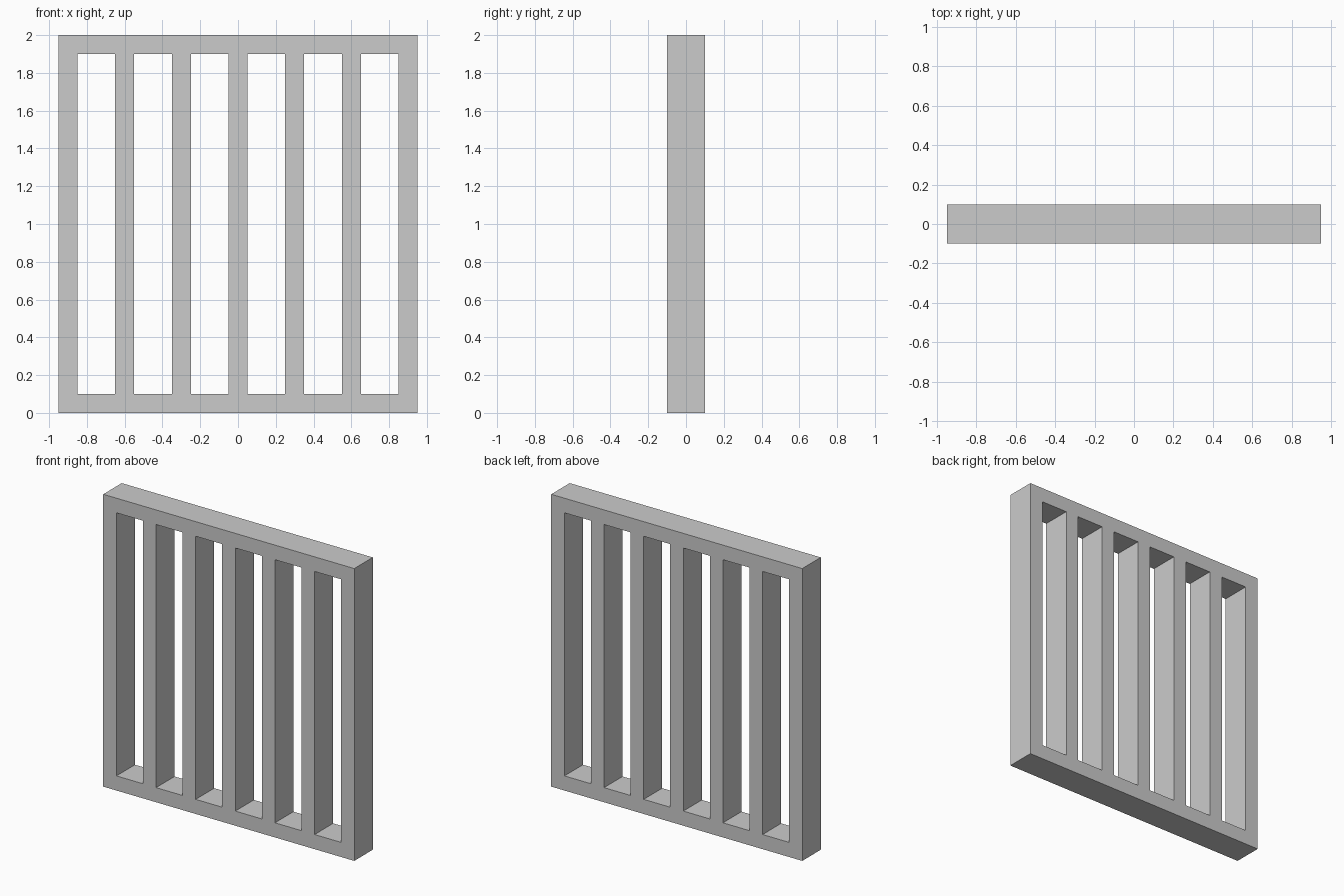
import bpy
import bmesh

if "Cube" in bpy.data.objects:
    bpy.data.objects.remove(bpy.data.objects["Cube"])

HEIGHT, DEPTH, BAR = 2.0, 0.2, 0.1
SPACING, BAR_COUNT = 0.3, 7   # two side posts plus five inner bars

# Column and row boundaries of the front profile
xs = []
for i in range(BAR_COUNT):
    centre = (i - (BAR_COUNT - 1) / 2) * SPACING
    xs += [centre - BAR / 2, centre + BAR / 2]
zs = [0, BAR, HEIGHT - BAR, HEIGHT]

# Flat profile: full rails at the bottom and top, bars in every other column
bm = bmesh.new()
grid = [[bm.verts.new((x, 0, z)) for z in zs] for x in xs]
for i in range(len(xs) - 1):
    for j in range(len(zs) - 1):
        is_gap = j == 1 and i % 2 == 1
        if not is_gap:
            bm.faces.new((grid[i][j], grid[i + 1][j],
                          grid[i + 1][j + 1], grid[i][j + 1]))

mesh = bpy.data.meshes.new("barred_panel")
bm.to_mesh(mesh)
bm.free()
panel = bpy.data.objects.new("barred_panel", mesh)
bpy.context.collection.objects.link(panel)

# Thickness, centred on y = 0
solid = panel.modifiers.new("thickness", 'SOLIDIFY')
solid.thickness = DEPTH
solid.offset = 0
